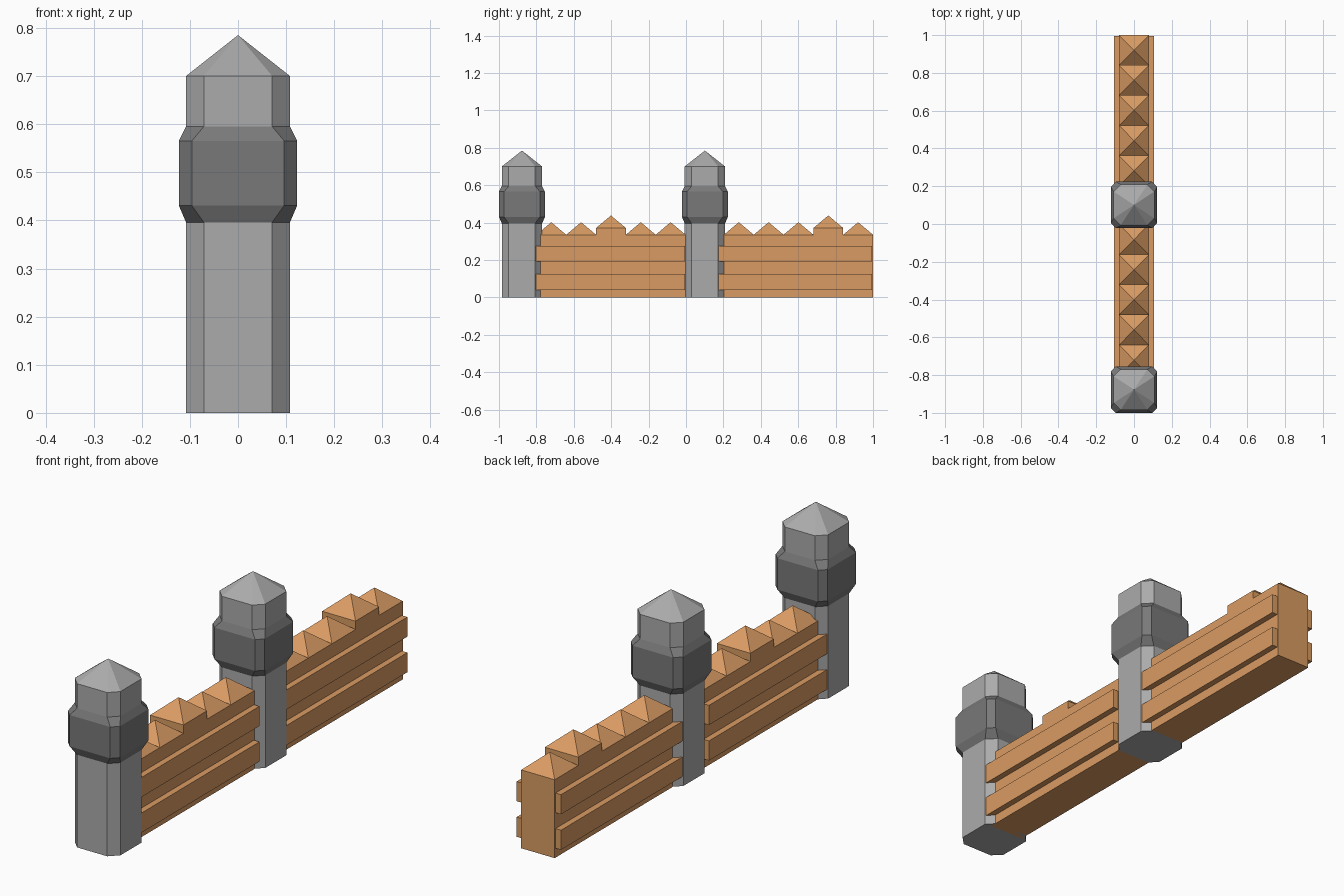
import bpy, bmesh

if "Cube" in bpy.data.objects:
    bpy.data.objects.remove(bpy.data.objects["Cube"])


def material(name, rgb):
    m = bpy.data.materials.new(name)
    m.diffuse_color = (*rgb, 1)
    m.use_nodes = True
    m.node_tree.nodes["Principled BSDF"].inputs["Base Color"].default_value = m.diffuse_color
    return m


WOOD = material("orange wood", (0.70, 0.33, 0.125))
STONE = material("light grey stone", (0.41, 0.41, 0.41))
BAND = material("dark grey band", (0.19, 0.19, 0.19))


def finish(bm, name, mat):
    bmesh.ops.recalc_face_normals(bm, faces=bm.faces)
    me = bpy.data.meshes.new(name)
    bm.to_mesh(me)
    bm.free()
    me.materials.append(mat)
    ob = bpy.data.objects.new(name, me)
    bpy.context.collection.objects.link(ob)
    return ob


def chamfered(h, f):
    """Square of half-width h whose flats reach to f."""
    return [(h, -f), (h, f), (f, h), (-f, h), (-h, f), (-h, -f), (-f, -h), (f, -h)]


def loft(name, cy, rings, mat, apex=None):
    """Join outlines (points, z) into a solid, closed by a cap or an apex."""
    bm = bmesh.new()
    loops = [[bm.verts.new((x, cy + y, z)) for x, y in pts] for pts, z in rings]
    for a, b in zip(loops, loops[1:]):
        for i in range(len(a)):
            j = (i + 1) % len(a)
            bm.faces.new((a[i], a[j], b[j], b[i]))
    bm.faces.new(loops[0][::-1])
    top = loops[-1]
    if apex is None:
        bm.faces.new(top)
    else:
        tip = bm.verts.new((0, cy, apex))
        for i in range(len(top)):
            bm.faces.new((top[i], top[(i + 1) % len(top)], tip))
    return finish(bm, name, mat)


def box(name, x0, x1, y0, y1, z0, z1, mat):
    bm = bmesh.new()
    bmesh.ops.create_cube(bm, size=1)
    for v in bm.verts:
        v.co = (x1 if v.co.x > 0 else x0, y1 if v.co.y > 0 else y0,
                z1 if v.co.z > 0 else z0)
    return finish(bm, name, mat)


# Stone posts with pointed caps and a wide dark band
body = chamfered(0.108, 0.071)
wide = chamfered(0.123, 0.096)
for cy in (-0.877, 0.101):
    loft("post", cy, [(body, 0), (body, 0.70)], STONE, apex=0.785)
    loft("post_band", cy, [(body, 0.396), (wide, 0.431), (wide, 0.565), (body, 0.595)], BAND)

# Two fence sections: pointed planks, one taller, and rails on both sides
P = 0.1595
plank = [(0.079, -P / 2), (0.079, P / 2), (-0.079, P / 2), (-0.079, -P / 2)]
for start, tall, rail_start, rail_end in ((-0.80, 2, -0.81, -0.005), (0.2025, 3, 0.17, 0.994)):
    for i in range(5):
        lift = 0.036 if i == tall else 0
        loft("plank", start + P * (i + 0.5), [(plank, 0), (plank, 0.335 + lift)],
             WOOD, apex=0.402 + lift)
    for z in (0.04, 0.192):
        for s in (-1, 1):
            box("rail", min(s * 0.07, s * 0.105), max(s * 0.07, s * 0.105),
                rail_start, rail_end, z, z + 0.084, WOOD)
